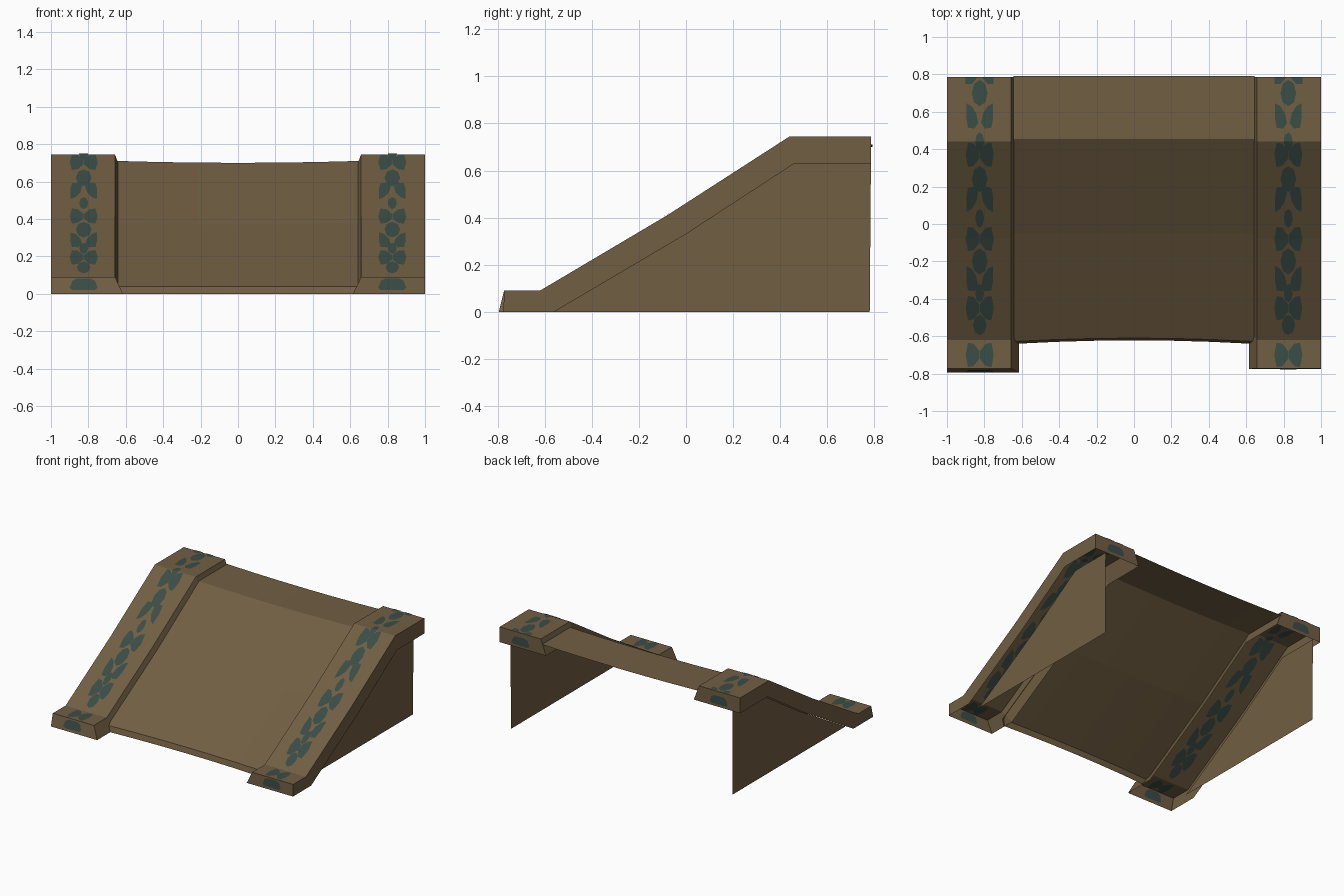
import bpy, bmesh, math

if "Cube" in bpy.data.objects:
    bpy.data.objects.remove(bpy.data.objects["Cube"])

def material(name, rgb):
    m = bpy.data.materials.new(name)
    m.diffuse_color = (*rgb, 1)
    m.use_nodes = True
    m.node_tree.nodes["Principled BSDF"].inputs["Base Color"].default_value = m.diffuse_color
    return m

BROWN = material("brown", (0.165, 0.113, 0.056))
TEAL = material("dark teal", (0.042, 0.074, 0.061))

def make(name, verts, faces, mat, fix=True):
    me = bpy.data.meshes.new(name)
    me.from_pydata(verts, [], faces)
    if fix:
        bm = bmesh.new()
        bm.from_mesh(me)
        bmesh.ops.recalc_face_normals(bm, faces=bm.faces)
        bm.to_mesh(me)
        bm.free()
    me.materials.append(mat)
    ob = bpy.data.objects.new(name, me)
    bpy.context.collection.objects.link(ob)
    return ob

# (y, z) profiles of the rail's top surface and lower skirt edge
TOP = [(-.772, .09), (-.62, .09), (-.08, .41), (.44, .745), (.785, .745)]
LOW = [(-.775, 0), (-.56, 0), (0, .33), (.46, .63), (.785, .63)]

def top_z(y):
    for (y0, z0), (y1, z1) in zip(TOP, TOP[1:]):
        if y <= y1:
            return z0 + (z1 - z0) * (y - y0) / (y1 - y0)
    return TOP[-1][1]

# Rails: hollow shells, open underneath, with a flared inner skirt
def rail(name, s, low):
    n = len(TOP)
    v = []
    for prof, x in ((low, 1), (TOP, 1), (TOP, .658), (low, .615)):
        v += [(s * x, y, z) for y, z in prof]
    f = [(r * n + i, r * n + i + 1, (r + 1) * n + i + 1, (r + 1) * n + i)
         for r in range(3) for i in range(n - 1)]
    f += [(0, n, 2 * n, 3 * n), (n - 1, 2 * n - 1, 3 * n - 1, 4 * n - 1)]
    make(name, v, f, BROWN)

rail("right_rail", 1, LOW)
rail("left_rail", -1, [(-.795, 0)] + LOW[1:])

# Side walls: thin sheets under the rails
for name, x in (("right_wall", .91), ("left_wall", -.935)):
    pts = LOW[1:] + [(.78, 0)]
    f = list(range(len(pts)))
    make(name, [(x, y, z) for y, z in pts], [f if x < 0 else f[::-1]], BROWN, False)

# Ramp panel: one sheet, slightly dished across its width
PANEL = [(-.64, 0), (-.628, .04), (-.05, .38), (.455, .71), (.792, .71)]
COLS = 6
v, f = [], []
for k, (y, z) in enumerate(PANEL):
    for c in range(COLS + 1):
        u = 2 * c / COLS - 1
        sag = 1 - u * u
        half = .622 if k == 0 else .645
        v.append((u * half, y + (.018 * sag if k < 2 else 0),
                  z - (.01 * sag if k > 1 else 0)))
for k in range(len(PANEL) - 1):
    for c in range(COLS):
        a = k * (COLS + 1) + c
        f.append((a, a + 1, a + COLS + 2, a + COLS + 1))
make("ramp_panel", v, f, BROWN, False)

# Painted patches: outlines in (offset across band, offset along rail)
def oval(hw, hh, n=8):
    return [(hw * math.cos(2 * math.pi * i / n), hh * math.sin(2 * math.pi * i / n))
            for i in range(n)]

BIG = oval(.042, .07)
SMALL = oval(.024, .05)
WEDGE = [(-.037, 0), (-.025, -.065), (.005, -.06), (.037, -.02),
         (.037, .02), (.005, .06), (-.025, .065)]
LEAF = [(-.032, .075), (-.034, .0), (-.025, -.055), (.01, -.06),
        (.03, -.03), (.02, .02), (-.005, .06)]
FLIP = [(x, -y) for x, y in LEAF]

CENTRES = [(BIG, y) for y in (.70, .24, -.20)] + \
          [(SMALL, y) for y in (.44, .03, -.37)] + [(oval(.036, .055), -.54)]
EDGES = [(LEAF, .57), (WEDGE, .37), (FLIP, .14), (WEDGE, -.08),
         (LEAF, -.30), (WEDGE, -.45), (WEDGE, -.70)]

def patches(name, mid):
    v, f = [], []

    def fan(pts):
        b = len(v)
        v.extend(pts)
        n = len(pts) - 1
        f.extend((b, b + 1 + i, b + 1 + (i + 1) % n) for i in range(n))

    def on_top(shape, x, y, sx=1):
        for off in (.004, -.004):      # painted through to the hollow side
            fan([(x + sx * a, y + c, top_z(y + c) + off)
                 for a, c in [(0, 0)] + shape])

    for shape, y in CENTRES:
        on_top(shape, mid, y)
    for shape, y in EDGES:
        on_top(shape, mid - .038, y)
        on_top(shape, mid + .038, y, -1)
    # half patches running off the back edge
    half = [(-.037, 0), (-.037, -.035), (-.005, -.035), (.025, 0)]
    on_top(half, mid - .038, .783)
    on_top(half, mid + .038, .783, -1)
    # blobs on the front and back end faces
    blob = [(-.075, -.018), (-.06, -.03), (.06, -.03), (.075, -.018),
            (.06, .02), (.035, .032), (-.035, .032), (-.06, .02)]
    slope = .256 if mid < 0 else .033
    for off in (-.004, .004):
        fan([(mid + a, -.772 - slope * (.045 - c) + off, .05 + c)
             for a, c in [(0, 0)] + blob])
        fan([(mid + a, .785 + off, .68 + c) for a, c in [(0, 0)] + blob])
    make(name, v, f, TEAL)

patches("right_rail_patches", .825)
patches("left_rail_patches", -.825)
